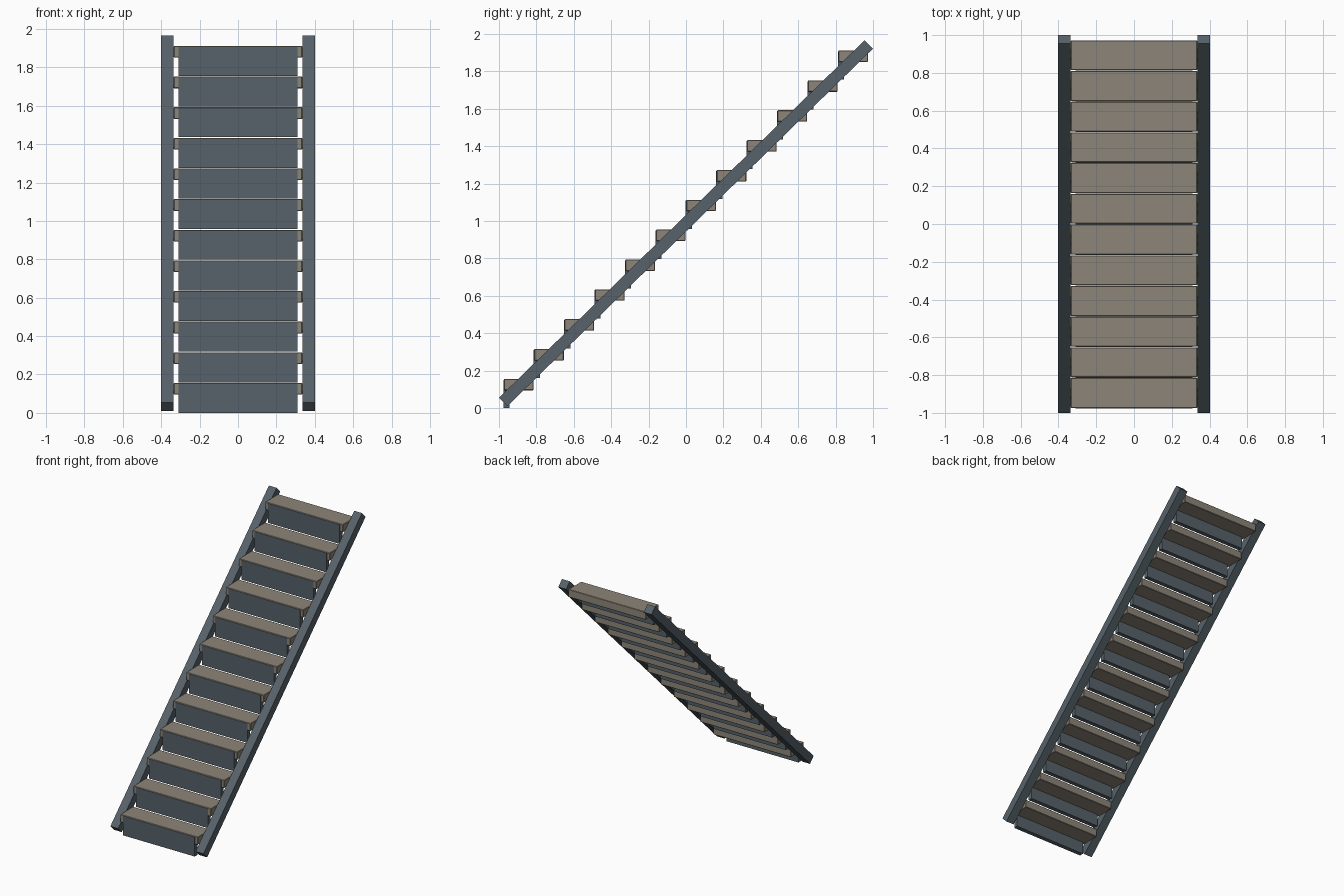
import bpy, bmesh
from mathutils import Vector

if "Cube" in bpy.data.objects:
    bpy.data.objects.remove(bpy.data.objects["Cube"])

STEPS = 12
RUN, RISE = 0.1626, 0.1596   # spacing per step


def material(name, rgb):
    m = bpy.data.materials.new(name)
    m.diffuse_color = (*rgb, 1)
    m.use_nodes = True
    m.node_tree.nodes["Principled BSDF"].inputs["Base Color"].default_value = m.diffuse_color
    return m


steel = material("dark_steel", (0.095, 0.122, 0.142))
wood = material("tread_brown", (0.27, 0.235, 0.19))


def prism(name, profile, x0, x1, mat, bevel=0.0):
    """Extrude a (y, z) profile along x."""
    bm = bmesh.new()
    face = bm.faces.new([bm.verts.new((x0, y, z)) for y, z in profile])
    ext = bmesh.ops.extrude_face_region(bm, geom=[face])
    verts = [g for g in ext["geom"] if isinstance(g, bmesh.types.BMVert)]
    bmesh.ops.translate(bm, verts=verts, vec=Vector((x1 - x0, 0, 0)))
    bmesh.ops.recalc_face_normals(bm, faces=bm.faces)
    me = bpy.data.meshes.new(name)
    bm.to_mesh(me)
    bm.free()
    me.materials.append(mat)
    ob = bpy.data.objects.new(name, me)
    bpy.context.collection.objects.link(ob)
    if bevel:
        mod = ob.modifiers.new("edge", "BEVEL")
        mod.width, mod.segments = bevel, 1
    return ob


def rect(y0, y1, z0, z1):
    return [(y0, z0), (y1, z0), (y1, z1), (y0, z1)]


# sloping side rails with square-cut ends
rail = [(-1.0, 0.055), (-0.955, 0.010), (1.0, 1.922), (0.955, 1.967)]
prism("left_rail", rail, -0.402, -0.335, steel)
prism("right_rail", rail, 0.335, 0.402, steel)

# treads and risers
for i in range(STEPS):
    y, z = -0.974 + i * RUN, i * RISE
    prism(f"tread_{i + 1}", rect(y, y + 0.158, z + 0.095, z + 0.156),
          -0.335, 0.335, wood, 0.003)
    prism(f"riser_{i + 1}", rect(y - 0.003, y + 0.03, z, z + 0.151),
          -0.31, 0.31, steel)
